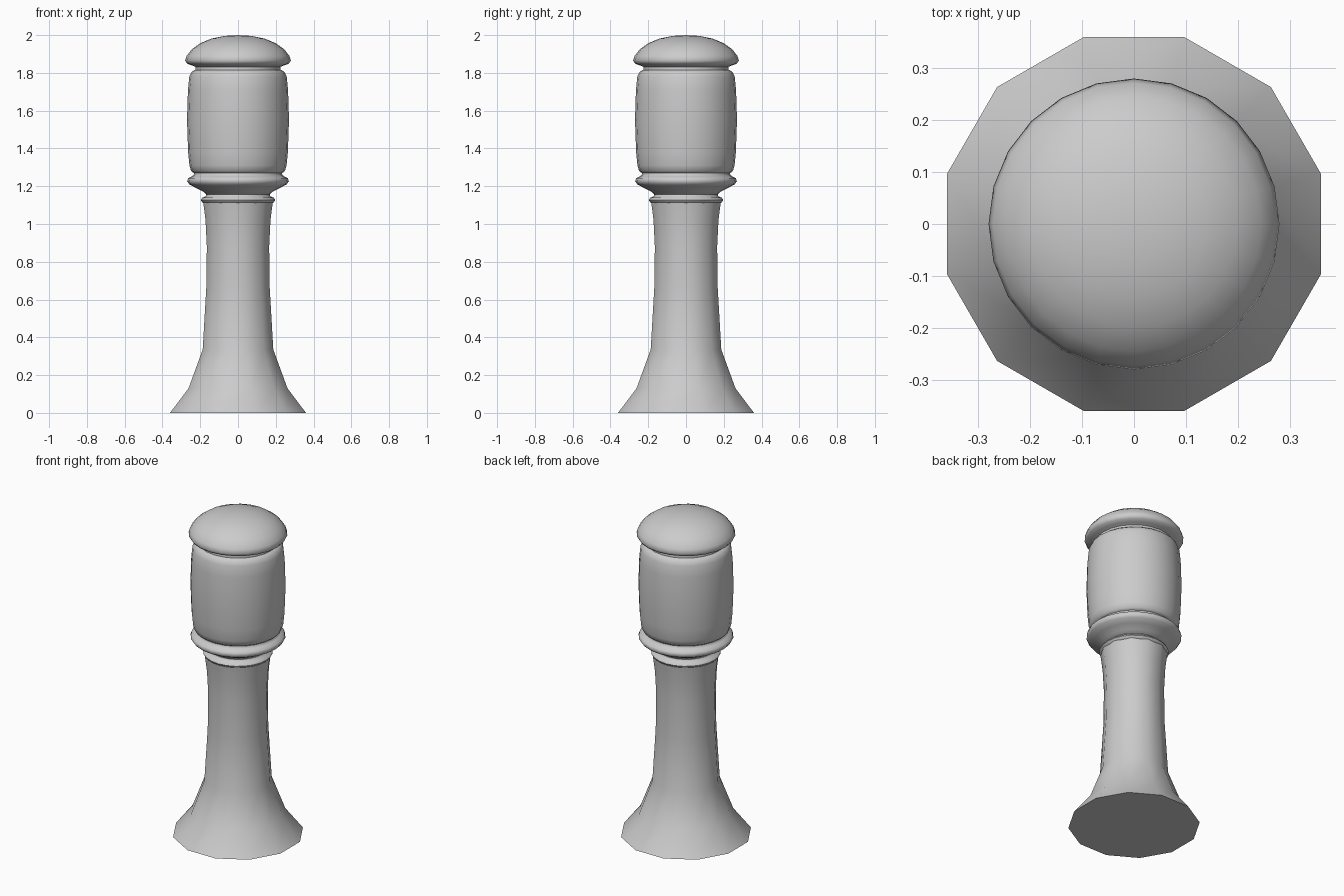
import bpy, bmesh, math

if "Cube" in bpy.data.objects:
    bpy.data.objects.remove(bpy.data.objects["Cube"])


def lathe(name, profile, sides, offset=0.0, angle=60):
    """Spin an (r, z) profile, listed bottom to top, into a closed smooth solid."""
    bm = bmesh.new()
    rings = []
    for r, z in profile:
        if r == 0:
            rings.append([bm.verts.new((0, 0, z))])
        else:
            rings.append([bm.verts.new((r * math.cos(offset + i * math.tau / sides),
                                        r * math.sin(offset + i * math.tau / sides), z))
                          for i in range(sides)])
    for a, b in zip(rings, rings[1:]):
        for i in range(sides):
            j = (i + 1) % sides
            if len(b) == 1:
                bm.faces.new((a[i], a[j], b[0]))
            else:
                bm.faces.new((a[i], a[j], b[j], b[i]))
    bm.faces.new(rings[0][::-1])
    if len(rings[-1]) > 1:
        bm.faces.new(rings[-1])
    mesh = bpy.data.meshes.new(name)
    bm.to_mesh(mesh)
    bm.free()
    obj = bpy.data.objects.new(name, mesh)
    bpy.context.collection.objects.link(obj)
    bpy.ops.object.select_all(action='DESELECT')
    obj.select_set(True)
    bpy.context.view_layer.objects.active = obj
    bpy.ops.object.shade_smooth_by_angle(angle=math.radians(angle))
    return obj


# flared twelve-sided column, flat sides facing the axes
half = math.radians(15)
column = [(0.36, 0), (0.262, 0.13), (0.187, 0.335), (0.168, 0.66),
          (0.165, 0.88), (0.172, 1.02), (0.184, 1.115)]
lathe("column", [(r / math.cos(half), z) for r, z in column], 12, half)

# thin ring on top of the column
lathe("neck_ring", [(0.175, 1.108), (0.19, 1.115), (0.197, 1.127),
                    (0.19, 1.139), (0.172, 1.146), (0.166, 1.16), (0.172, 1.17)], 24)

# flared collar under the body
lathe("collar", [(0.166, 1.155), (0.185, 1.172), (0.225, 1.192), (0.258, 1.21),
                 (0.269, 1.226), (0.264, 1.243), (0.243, 1.253),
                 (0.233, 1.262), (0.235, 1.28)], 24)

# slightly bulging barrel body
lathe("body", [(0.232, 1.268), (0.248, 1.28), (0.257, 1.31), (0.264, 1.38),
               (0.27, 1.55), (0.265, 1.71), (0.258, 1.78),
               (0.248, 1.803), (0.232, 1.815)], 24)

# domed cap with a rolled rim
lathe("cap", [(0.226, 1.805), (0.225, 1.832), (0.245, 1.84), (0.27, 1.849),
              (0.28, 1.865), (0.272, 1.89), (0.245, 1.925), (0.2, 1.957),
              (0.14, 1.982), (0.07, 1.996), (0, 2.0)], 24)
